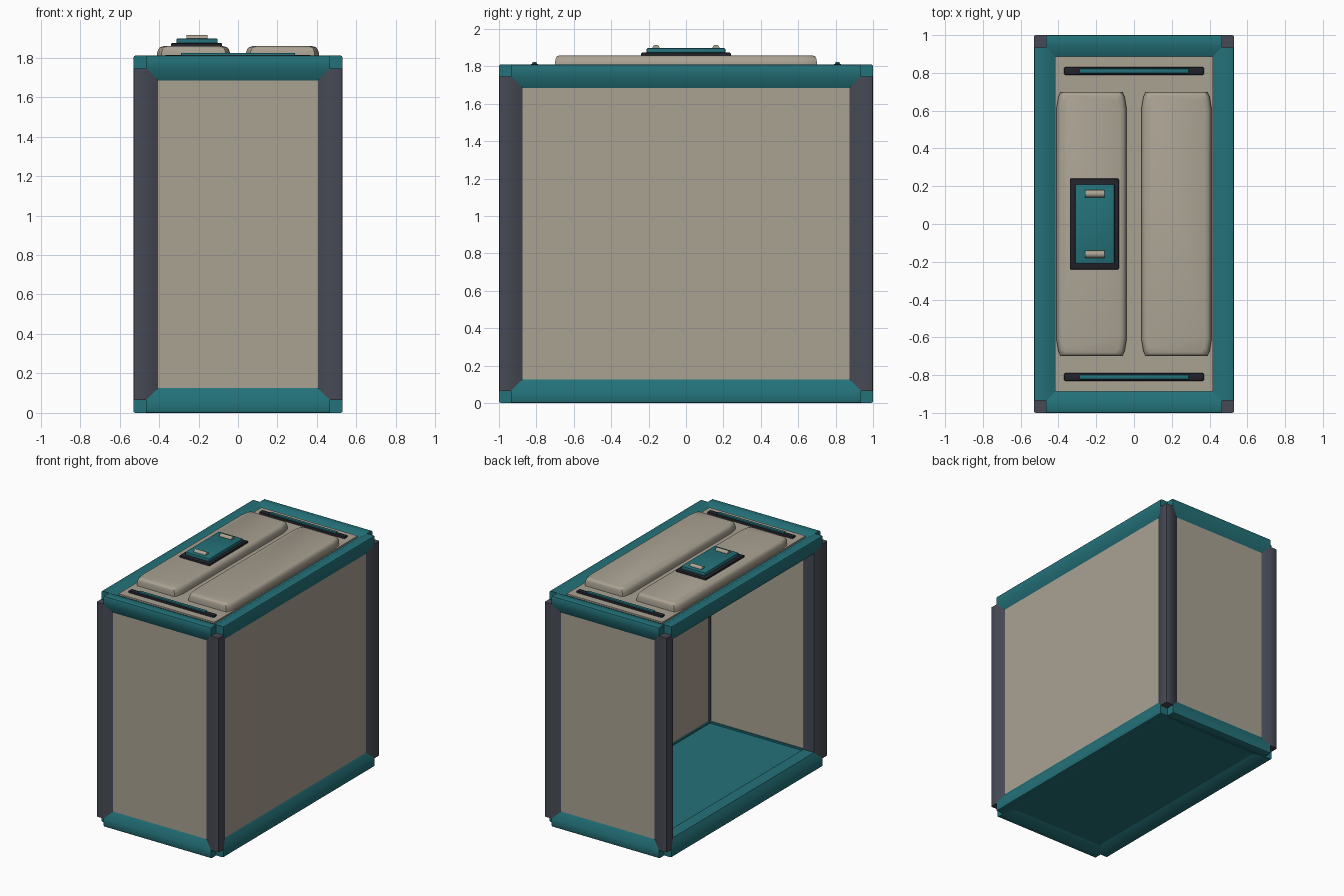
import bpy, bmesh, math
from mathutils import Matrix

if "Cube" in bpy.data.objects:
    bpy.data.objects.remove(bpy.data.objects["Cube"])


def mat(name, rgb):
    m = bpy.data.materials.new(name)
    m.diffuse_color = (*rgb, 1)
    m.use_nodes = True
    m.node_tree.nodes["Principled BSDF"].inputs["Base Color"].default_value = m.diffuse_color
    return m


TEAL = mat("teal", (0.017, 0.165, 0.19))
BEIGE = mat("beige", (0.40, 0.36, 0.29))
SLATE = mat("slate_grey", (0.062, 0.068, 0.09))
BLACK = mat("dark_navy", (0.016, 0.016, 0.024))


def finish(name, bm, material, angle=35):
    bmesh.ops.recalc_face_normals(bm, faces=bm.faces)
    me = bpy.data.meshes.new(name)
    bm.to_mesh(me)
    bm.free()
    me.materials.append(material)
    ob = bpy.data.objects.new(name, me)
    bpy.context.collection.objects.link(ob)
    bpy.context.view_layer.objects.active = ob
    ob.select_set(True)
    bpy.ops.object.shade_smooth_by_angle(angle=math.radians(angle))
    ob.select_set(False)
    return ob


def box(name, material, x, y, z, bevel=0.0):
    """Box from (min, max) ranges with optional rounded edges."""
    bm = bmesh.new()
    bmesh.ops.create_cube(bm, size=1)
    for v in bm.verts:
        for i, r in enumerate((x, y, z)):
            v.co[i] = r[1] if v.co[i] > 0 else r[0]
    if bevel:
        bmesh.ops.bevel(bm, geom=bm.edges[:], offset=bevel, segments=2,
                        profile=0.5, affect='EDGES')
    return finish(name, bm, material)


def loft(bm, rings):
    """Skin closed rings of points and cap both ends."""
    rings = [[bm.verts.new(p) for p in r] for r in rings]
    n = len(rings[0])
    for r0, r1 in zip(rings, rings[1:]):
        for i in range(n):
            j = (i + 1) % n
            bm.faces.new((r0[i], r0[j], r1[j], r1[i]))
    bm.faces.new(rings[0])
    bm.faces.new(rings[-1])


def span(s, a, b):
    return tuple(sorted((s * a, s * b)))


W, D, H = 0.53, 1.0, 1.81   # half width, half depth, frame height
T, C, R = 0.125, 0.065, 0.03  # beam width, corner notch, panel recess
MID = (0, 0, H / 2)
HALF = (W, D, H / 2)

# Beam section: flat outer strips that slope down to the panels
SECTION = [(0.01, 0), (C, 0), (T, R), (T, T), (R, T), (0, C), (0, 0.01),
           (0.003, 0.003)]


def beam(name, material, axis, su, sv):
    a, b = [i for i in range(3) if i != axis]
    rings = []
    for e in (-1, 1):
        ring = []
        for u, v in SECTION:
            p = [0, 0, 0]
            p[axis] = MID[axis] + e * (HALF[axis] - C)
            p[a] = MID[a] + su * (HALF[a] - u)
            p[b] = MID[b] + sv * (HALF[b] - v)
            ring.append(p)
        rings.append(ring)
    bm = bmesh.new()
    loft(bm, rings)
    finish(name, bm, material, 40)


# Frame: four posts, and long and short rails at top and bottom
for su in (-1, 1):
    for sv in (-1, 1):
        level = "top" if sv > 0 else "bottom"
        beam("corner_post", SLATE, 2, su, sv)
        beam(level + "_end_rail", TEAL, 0, su, sv)
        beam(level + "_side_rail", TEAL, 1, su, sv)

# Thick panels set just below the frame; the left side stays open
I = T - 0.012   # inner panel surface, measured from outside
box("right_panel", BEIGE, (W - I, W - R), (-D + I, D - I), (I, H - I))
for s, label in ((-1, "front"), (1, "back")):
    box(label + "_panel", BEIGE, (-W + I, W - I), span(s, D - I, D - R),
        (I, H - I))
box("floor_panel", TEAL, (-W + I, W - I), (-D + I, D - I), (R, I))
box("top_panel", BEIGE, (-W + I, W - I), (-D + I, D - I), (H - I, H - 0.012))


# Raised pads with clipped corners and a sloped rim
def pad(name, cx):
    rings = []
    for inset, z in ((0, 1.78), (0, 1.822), (0.006, 1.842), (0.016, 1.853),
                     (0.034, 1.858)):
        hx, hy = 0.185 - inset, 0.70 - inset * 0.6
        pts = []
        for a, b in ((1, 1), (-1, 1), (-1, -1), (1, -1)):
            cor = [(hx, hy - 0.085), (hx - 0.010, hy - 0.025), (hx - 0.022, hy)]
            if a * b < 0:
                cor.reverse()
            pts += [(cx + a * u, b * v, z) for u, v in cor]
        rings.append(pts)
    bm = bmesh.new()
    loft(bm, rings)
    finish(name, bm, BEIGE, 50)


pad("left_pad", -0.225)
pad("right_pad", 0.225)

# Slim strips at the front and back of the top
for s in (-1, 1):
    box("strip_base", BLACK, (-0.37, 0.37), span(s, 0.79, 0.83),
        (1.785, 1.814), 0.006)
    box("strip_inlay", TEAL, (-0.29, 0.29), span(s, 0.798, 0.822),
        (1.80, 1.824), 0.003)

# Latch plate on the left pad with two round pegs
box("latch_base", BLACK, (-0.34, -0.08), (-0.24, 0.24), (1.85, 1.873), 0.005)
box("latch_plate", TEAL, (-0.312, -0.103), (-0.21, 0.21), (1.865, 1.897), 0.006)
for s in (-1, 1):
    bm = bmesh.new()
    bmesh.ops.create_cone(bm, cap_ends=True, segments=16, radius1=0.019,
                          radius2=0.019, depth=0.105,
                          matrix=Matrix.Translation((-0.208, s * 0.16, 1.896))
                          @ Matrix.Rotation(math.pi / 2, 4, 'Y'))
    finish("latch_peg", bm, BEIGE)
